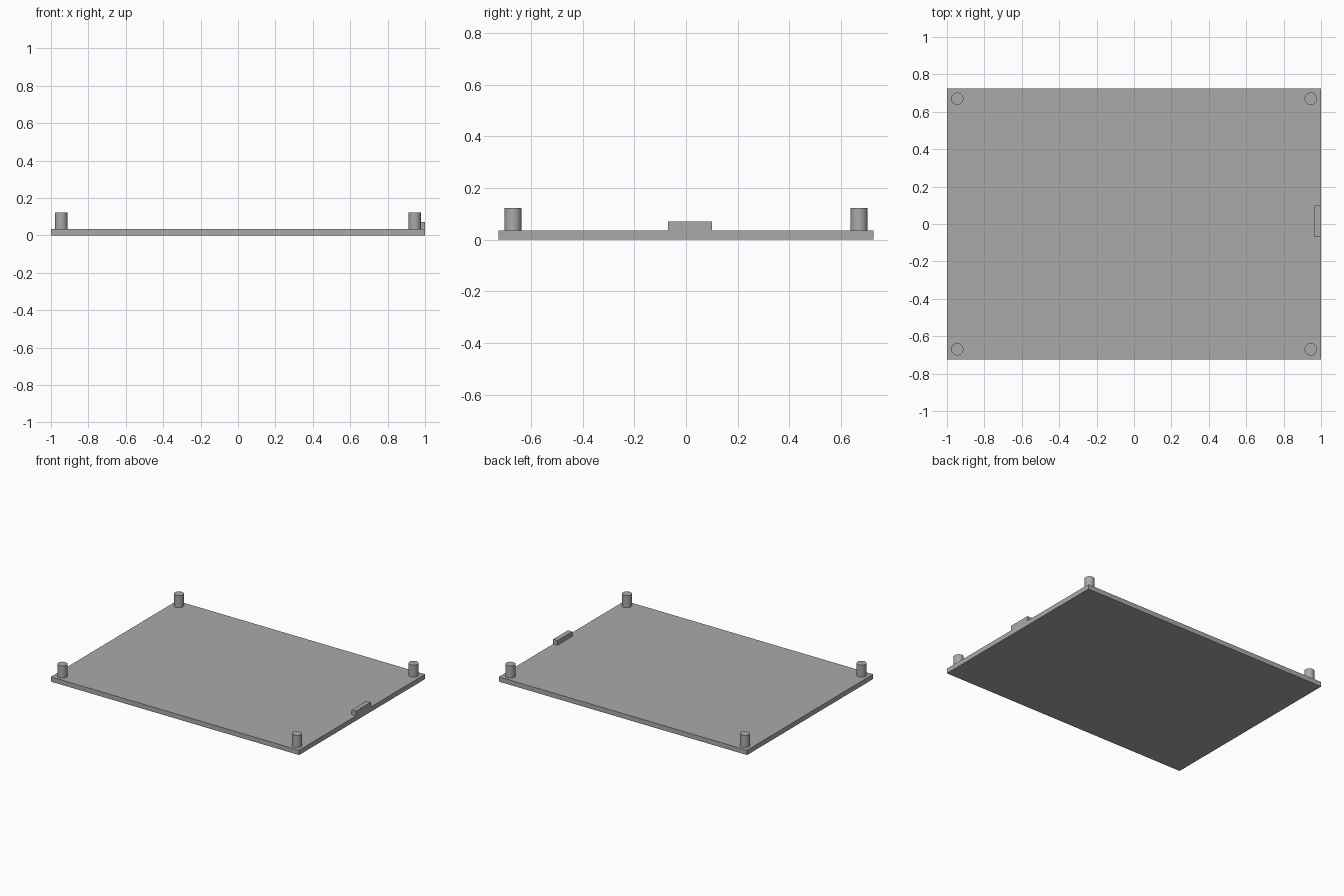
import bpy
from math import radians

cube = bpy.data.objects.get("Cube")
if cube:
    bpy.data.objects.remove(cube, do_unlink=True)

GREY = (0.4, 0.4, 0.4, 1)
grey = bpy.data.materials.new("plain grey")
grey.use_nodes = True
grey.diffuse_color = GREY
grey.node_tree.nodes["Principled BSDF"].inputs["Base Color"].default_value = GREY

PLATE_TOP = 0.035


def finish(name):
    obj = bpy.context.object
    obj.name = name
    obj.data.materials.append(grey)
    return obj


def box(name, low, high):
    centre = [(a + b) / 2 for a, b in zip(low, high)]
    bpy.ops.mesh.primitive_cube_add(size=1, location=centre)
    obj = finish(name)
    obj.scale = [b - a for a, b in zip(low, high)]
    bpy.ops.object.transform_apply(location=False, rotation=False, scale=True)


def post(name, x, y, top=0.123, radius=0.033):
    bpy.ops.mesh.primitive_cylinder_add(
        vertices=48, radius=radius, depth=top - PLATE_TOP,
        location=(x, y, (top + PLATE_TOP) / 2))
    finish(name)
    bpy.ops.object.shade_smooth_by_angle(angle=radians(30))


# Flat base and the small tab on its left edge
box("base_plate", (-1, -0.725, 0), (1, 0.725, PLATE_TOP))
box("edge_tab", (0.965, -0.07, PLATE_TOP), (1, 0.10, 0.07))

# One round post in each corner
for side, x in (("left", 0.945), ("right", -0.945)):
    for end, y in (("front", -0.67), ("back", 0.67)):
        post(f"{end}_{side}_post", x, y)
